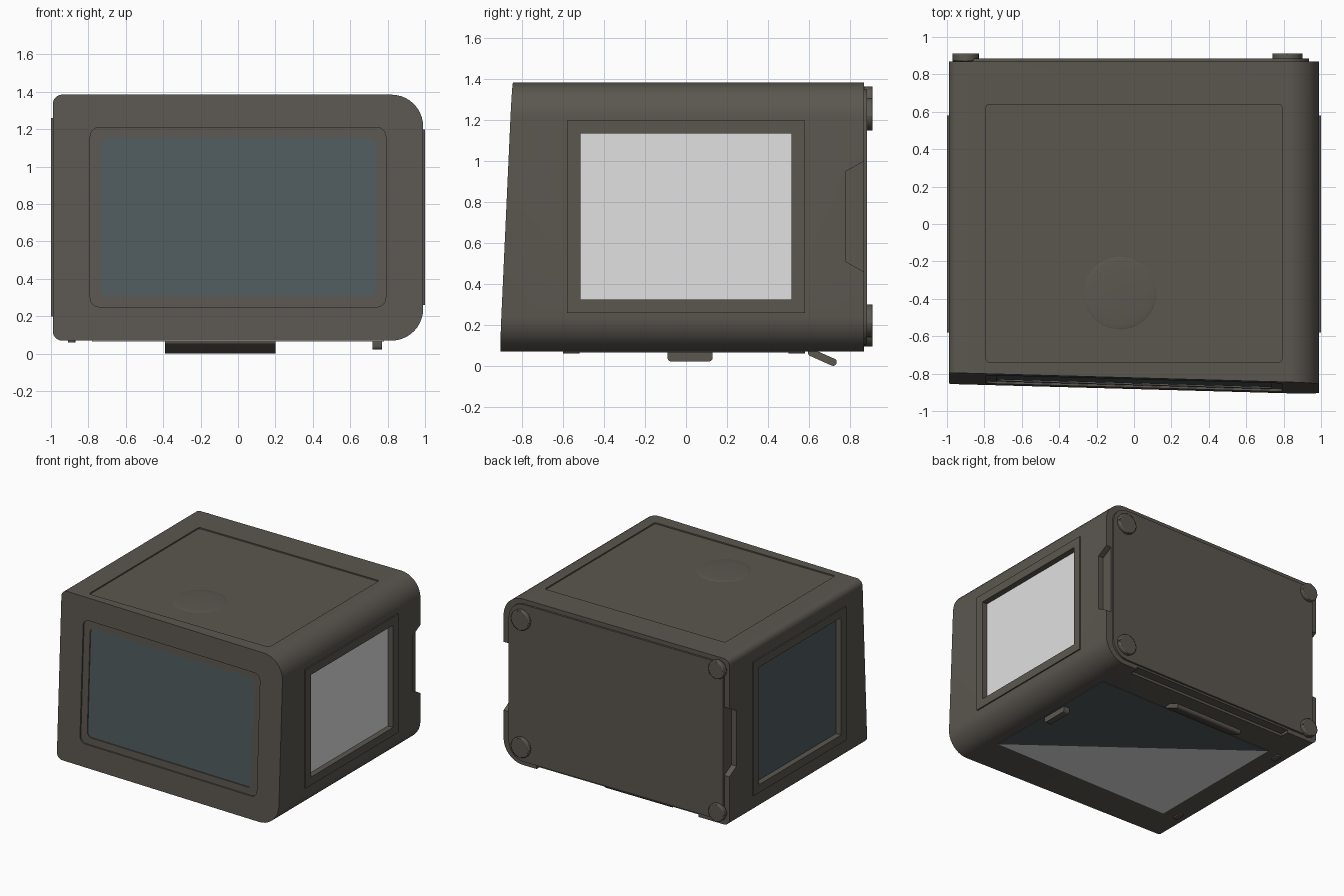
import bpy, bmesh, math
from math import radians, sin, cos

cube = bpy.data.objects.get("Cube")
if cube:
    bpy.data.objects.remove(cube, do_unlink=True)


def material(name, rgb):
    m = bpy.data.materials.new(name)
    m.use_nodes = True
    m.diffuse_color = (*rgb, 1)
    bsdf = next(n for n in m.node_tree.nodes if n.type == 'BSDF_PRINCIPLED')
    bsdf.inputs["Base Color"].default_value = (*rgb, 1)
    bsdf.inputs["Roughness"].default_value = 0.6
    return m


CASE = material("warm_grey_case", (0.105, 0.095, 0.08))
GLASS = material("dark_teal_glass", (0.08, 0.105, 0.112))
LIGHT = material("light_panel", (0.75, 0.75, 0.75))


def outline(u0, u1, v0, v1, radii=(0, 0, 0, 0), seg=10):
    """Rounded rectangle, corners counter-clockwise from (u0, v0)."""
    corners = [(u0, v0, 1, 1), (u1, v0, -1, 1), (u1, v1, -1, -1), (u0, v1, 1, -1)]
    pts = []
    for k, ((u, v, su, sv), r) in enumerate(zip(corners, radii)):
        steps = seg if r else 0
        for i in range(steps + 1):
            a = math.pi + (k + (i / steps if steps else 0)) * math.pi / 2
            pts.append((u + su * r + r * cos(a), v + sv * r + r * sin(a)))
    return pts


def prism(name, pts, start, end, mat=CASE):
    """Join an outline mapped by two placement functions into a solid."""
    bm = bmesh.new()
    a = [bm.verts.new(start(u, v)) for u, v in pts]
    b = [bm.verts.new(end(u, v)) for u, v in pts]
    bm.faces.new(a)
    bm.faces.new(b)
    for i in range(len(a)):
        j = (i + 1) % len(a)
        bm.faces.new((a[i], a[j], b[j], b[i]))
    bmesh.ops.recalc_face_normals(bm, faces=bm.faces)
    mesh = bpy.data.meshes.new(name)
    bm.to_mesh(mesh)
    bm.free()
    ob = bpy.data.objects.new(name, mesh)
    bpy.context.collection.objects.link(ob)
    mesh.materials.append(mat)
    return ob


# Placement functions for each axis, and for the slanted front
def at_x(x):
    return lambda u, v: (x, u, v)


def at_y(y):
    return lambda u, v: (u, y, v)


def at_z(z):
    return lambda u, v: (u, v, z)


def front(depth):
    return lambda u, v: (u, -0.8825 - 0.0275 * u + 0.0458 * (v - 0.07) + depth, v)


def apply_modifier(ob, mod):
    bpy.ops.object.select_all(action='DESELECT')
    bpy.context.view_layer.objects.active = ob
    ob.select_set(True)
    bpy.ops.object.modifier_apply(modifier=mod.name)


def cut(ob, cutter):
    cutter.hide_render = True
    mod = ob.modifiers.new("cut", 'BOOLEAN')
    mod.operation = 'DIFFERENCE'
    mod.solver = 'EXACT'
    mod.object = cutter
    apply_modifier(ob, mod)
    bpy.data.objects.remove(cutter, do_unlink=True)


def even(r):
    return (r,) * 4


# Main case, with soft corners on one side
case = prism("case", outline(-0.99, 0.99, 0.07, 1.385, (0.05, 0.17, 0.17, 0.05)),
             front(0), at_y(0.87))

# Front bezel recess and glass
bezel = outline(-0.79, 0.79, 0.25, 1.21, even(0.05))
screen = outline(-0.735, 0.735, 0.305, 1.155, even(0.04))
cut(case, prism("bezel_cutter", bezel, front(-0.1), front(0.012)))
cut(case, prism("screen_cutter", screen, front(-0.1), front(0.025)))
prism("front_glass", screen, front(0.02), front(0.028), GLASS)

# Top panel recess and round dial
cut(case, prism("top_cutter", outline(-0.79, 0.79, -0.74, 0.64, even(0.015), 3),
                at_z(1.375), at_z(1.5)))
bpy.ops.mesh.primitive_uv_sphere_add(segments=48, ring_count=16, radius=0.195,
                                     location=(-0.075, -0.37, 1.374))
dial = bpy.context.object
dial.name = "top_dial"
dial.scale.z = 0.055
dial.data.materials.append(CASE)

# Side frames, windows and rear hand notches
for side, name, z0, z1, border, mat in ((1, "left", 0.26, 1.2, 0.065, LIGHT),
                                        (-1, "right", 0.2, 1.26, 0.065, GLASS)):
    opening = outline(-0.58 + border, 0.58 - border, z0 + border, z1 - border)
    frame = prism(name + "_frame", outline(-0.58, 0.58, z0, z1),
                  at_x(side * 0.97), at_x(side))
    for ob in (case, frame):
        cut(ob, prism("window_cutter", opening, at_x(side * 0.95), at_x(side * 1.2)))
    prism(name + "_window", opening, at_x(side * 0.948), at_x(side * 0.955), mat)
    notch = [(0.78, 0.51), (0.95, 0.415), (0.95, 1.045), (0.78, 0.95)]
    cut(case, prism("notch_cutter", notch, at_x(side * 0.945), at_x(side * 1.2)))

# Shallow slot under the rear edge
cut(case, prism("slot_cutter", outline(-0.72, 0.7, 0.8, 1.0), at_z(0), at_z(0.09)))

# Rear cover and its round feet
prism("rear_cover", outline(-0.945, 0.935, 0.105, 1.35, (0.03, 0.13, 0.13, 0.03)),
      at_y(0.84), at_y(0.885))
for x, r, zs in ((-0.9, 0.07, (0.165, 1.295)), (0.82, 0.08, (0.22, 1.23))):
    for z in zs:
        foot = prism("rear_foot", outline(x - r, x + r, z - r, z + r, even(r), 8),
                     at_y(0.87), at_y(0.912))
        bevel = foot.modifiers.new("soft_edge", 'BEVEL')
        bevel.width = 0.008
        bevel.segments = 2
        bevel.limit_method = 'ANGLE'
        bevel.angle_limit = radians(40)

# Underside window, split along its diagonal
a, b, c, d = outline(-0.78, 0.78, -0.6, 0.58)
prism("bottom_window_dark", [b, c, d], at_z(0.066), at_z(0.074), GLASS)
prism("bottom_window_light", [a, b, d], at_z(0.066), at_z(0.074), LIGHT)

# Underside tilted handle, bar and pads
tilt = radians(-24)
handle = [(0.666 + u * cos(tilt) - v * sin(tilt), 0.042 + u * sin(tilt) + v * cos(tilt))
          for u, v in outline(-0.075, 0.075, -0.018, 0.018, even(0.017), 5)]
prism("underside_handle", handle, at_x(-0.39), at_x(0.2))
prism("underside_bar", outline(-0.09, 0.13, 0.022, 0.08, even(0.018), 5),
      at_x(0.72), at_x(0.77))
for y in (-0.56, 0.54):
    prism("underside_pad", outline(-0.91, -0.87, y - 0.04, y + 0.04, even(0.015), 4),
          at_z(0.06), at_z(0.08))

# Smooth rounded surfaces, keep hard edges
bpy.ops.object.select_all(action='DESELECT')
for ob in bpy.context.collection.objects:
    if ob.type == 'MESH':
        ob.select_set(True)
        bpy.context.view_layer.objects.active = ob
bpy.ops.object.shade_smooth_by_angle(angle=radians(30))
